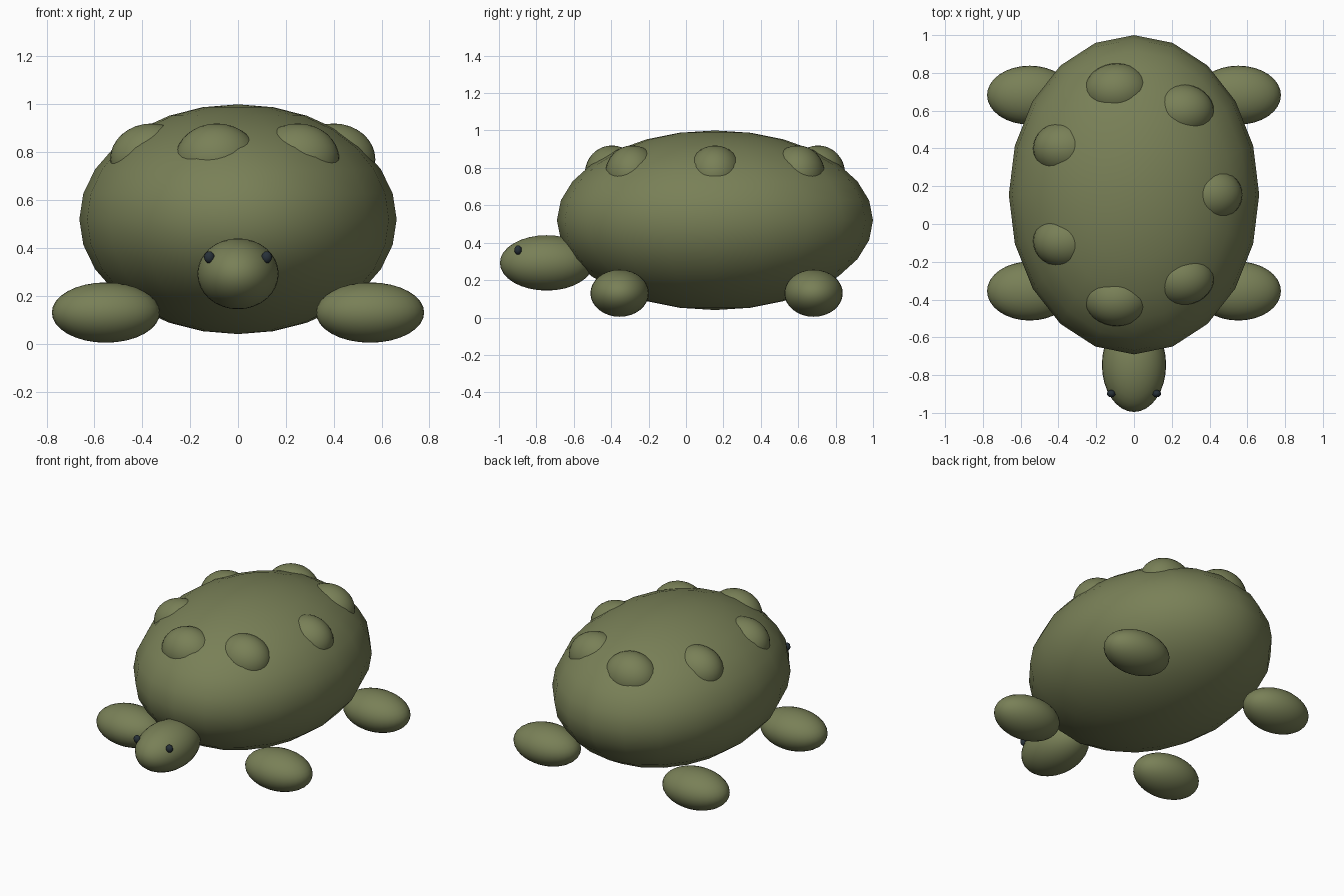
import bpy
from math import cos, sin, tau

cube = bpy.data.objects.get("Cube")
if cube:
    bpy.data.objects.remove(cube, do_unlink=True)


def make_material(name, rgb):
    mat = bpy.data.materials.new(name)
    mat.use_nodes = True
    mat.diffuse_color = (*rgb, 1)
    mat.node_tree.nodes["Principled BSDF"].inputs["Base Color"].default_value = (*rgb, 1)
    return mat


olive = make_material("olive_green", (0.19, 0.215, 0.095))
dark = make_material("dark_blue_grey", (0.02, 0.03, 0.04))


def ellipsoid(name, centre, radii, mat, segments=32, rings=16):
    bpy.ops.mesh.primitive_uv_sphere_add(segments=segments, ring_count=rings, radius=1, location=centre)
    obj = bpy.context.object
    obj.name = name
    obj.scale = radii
    bpy.ops.object.transform_apply(location=False, rotation=False, scale=True)
    bpy.ops.object.shade_smooth()
    obj.data.materials.append(mat)
    return obj


# Shell, coarser than the other parts
ellipsoid("shell", (0, 0.155, 0.52), (0.663, 0.845, 0.48), olive, 20, 14)

# Ring of seven bumps sunk into the shell
BUMPS = 7
for i in range(BUMPS):
    a = tau * i / BUMPS
    ellipsoid(f"shell_bump_{i + 1}", (0.4 * cos(a), 0.155 + 0.565 * sin(a), 0.77),
              (0.174, 0.145, 0.15), olive)

# Head
ellipsoid("head", (0, -0.745, 0.292), (0.17, 0.25, 0.148), olive)

# Paired legs and eyes
for side, s in (("left", 1), ("right", -1)):
    for end, y in (("front", -0.355), ("back", 0.682)):
        ellipsoid(f"{end}_{side}_leg", (0.552 * s, y, 0.13), (0.226, 0.156, 0.126), olive)
    ellipsoid(f"{side}_eye", (0.12 * s, -0.898, 0.361), (0.023, 0.02, 0.025), dark, 10, 8)
